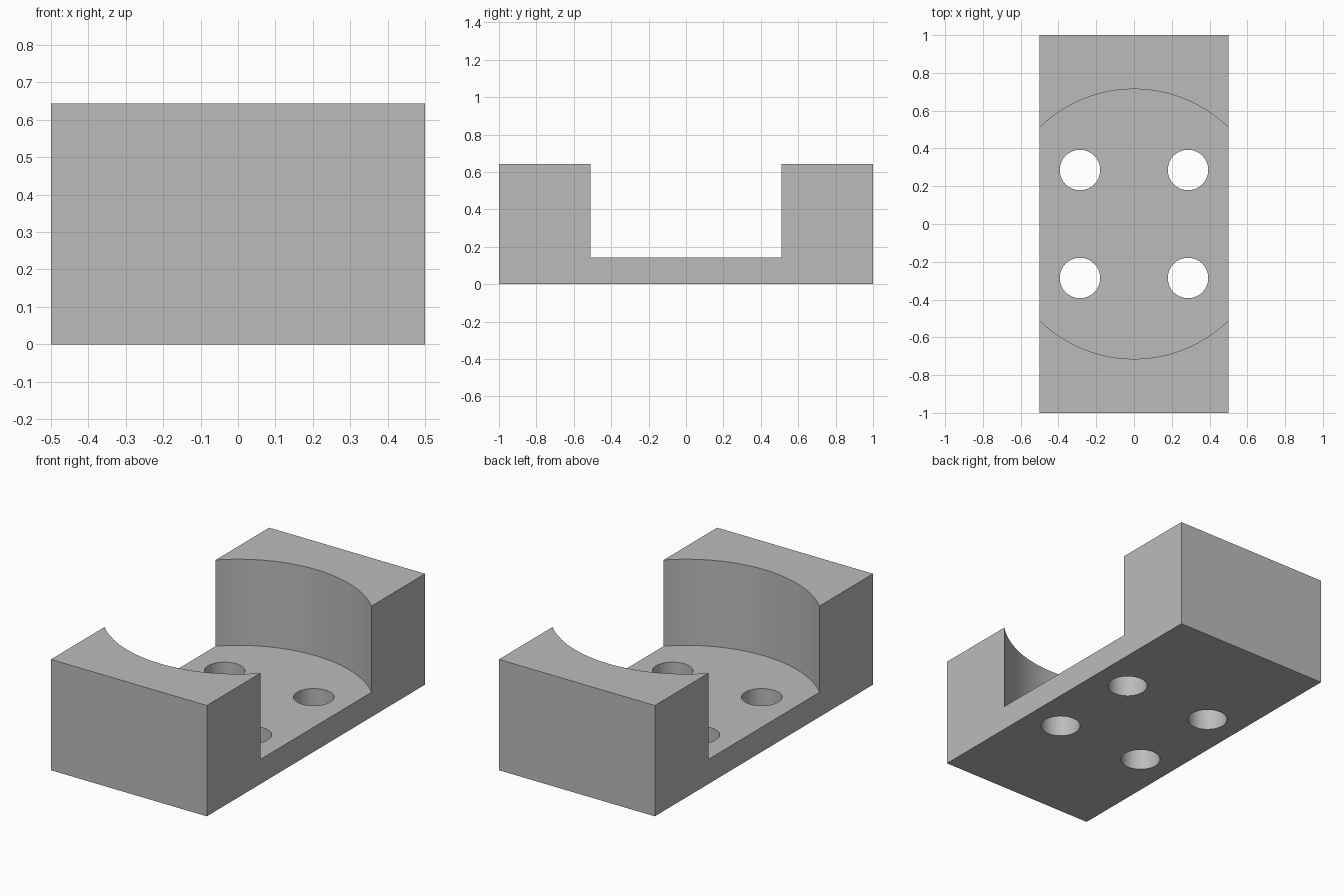
import bpy
import math

cube = bpy.data.objects.get("Cube")
if cube:
    bpy.data.objects.remove(cube, do_unlink=True)

HEIGHT = 0.643
FLOOR = 0.143
BORE_RADIUS = 0.714
HOLE_RADIUS = 0.107
HOLE_OFFSET = 0.286

# Single plain grey finish
grey = bpy.data.materials.new("plain grey")
grey.use_nodes = True
colour = (0.5, 0.5, 0.5, 1)
grey.diffuse_color = colour
grey.node_tree.nodes["Principled BSDF"].inputs["Base Color"].default_value = colour

# Rectangular block
bpy.ops.mesh.primitive_cube_add(size=1, location=(0, 0, HEIGHT / 2))
block = bpy.context.object
block.name = "cradle_block"
block.scale = (1, 2, HEIGHT)
bpy.ops.object.transform_apply(location=True, scale=True)
block.data.materials.append(grey)


def cut_cylinder(name, radius, x, y, bottom, top, sides):
    """Subtract an upright cylinder from the block."""
    bpy.ops.mesh.primitive_cylinder_add(
        vertices=sides, radius=radius, depth=top - bottom,
        location=(x, y, (top + bottom) / 2))
    cutter = bpy.context.object
    cutter.name = name
    cutter.data.materials.append(grey)
    cutter.hide_render = True
    cut = block.modifiers.new(name, 'BOOLEAN')
    cut.operation = 'DIFFERENCE'
    cut.solver = 'EXACT'
    cut.object = cutter
    bpy.context.view_layer.objects.active = block
    bpy.ops.object.modifier_apply(modifier=cut.name)
    bpy.data.objects.remove(cutter, do_unlink=True)


# Round recess between the two end walls
cut_cylinder("recess_cutter", BORE_RADIUS, 0, 0, FLOOR, HEIGHT + 0.2, 128)

# Four bolt holes through the floor
for x in (-HOLE_OFFSET, HOLE_OFFSET):
    for y in (-HOLE_OFFSET, HOLE_OFFSET):
        cut_cylinder("hole_cutter", HOLE_RADIUS, x, y, -0.1, FLOOR + 0.1, 64)

# Smooth curved walls, crisp edges
bpy.ops.object.select_all(action='DESELECT')
block.select_set(True)
bpy.context.view_layer.objects.active = block
bpy.ops.object.shade_smooth_by_angle(angle=math.radians(30))
